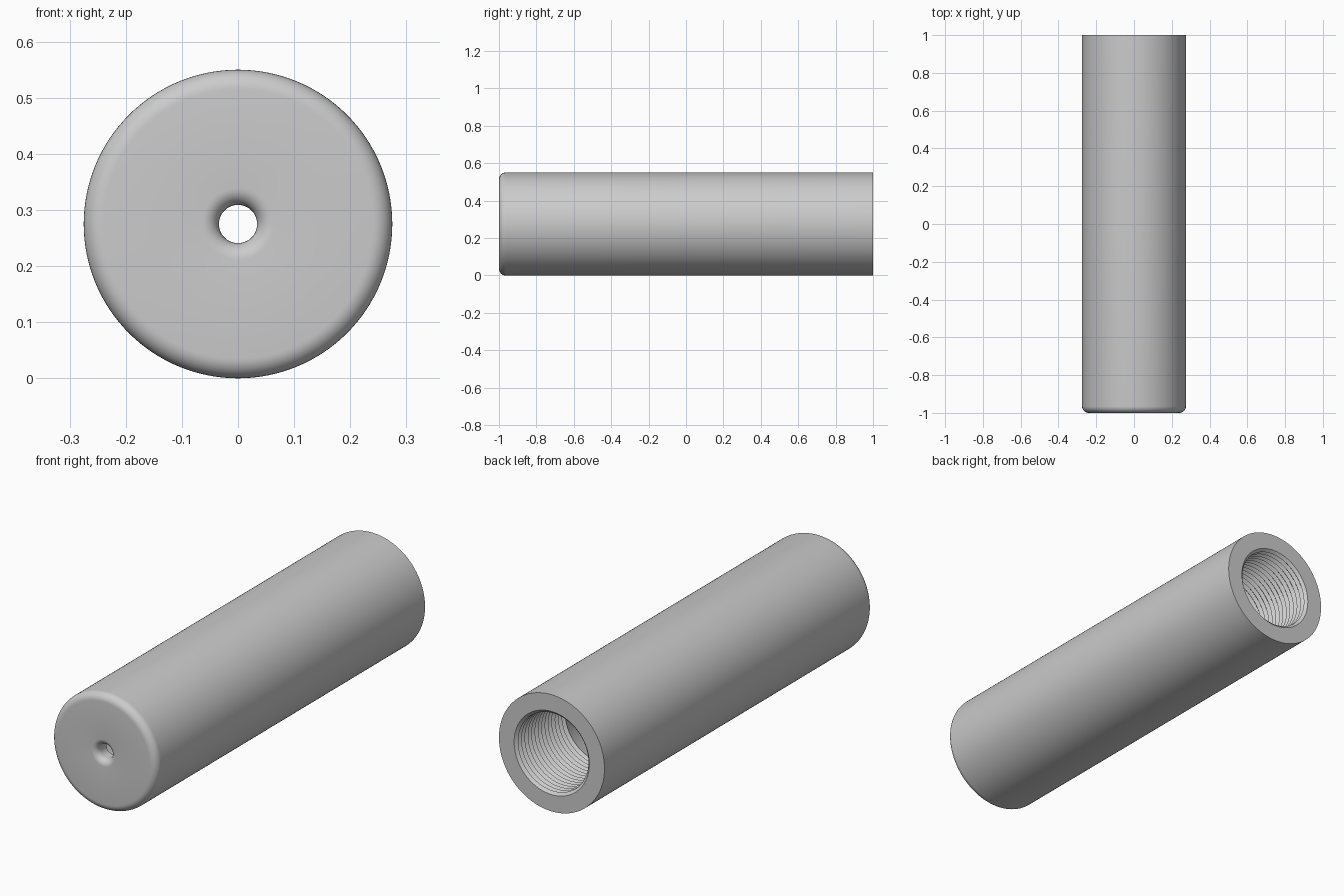
import bpy, bmesh, math
from mathutils import Vector

cube = bpy.data.objects.get("Cube")
if cube:
    bpy.data.objects.remove(cube, do_unlink=True)

# Main dimensions
R, BORE, INNER = 0.275, 0.034, 0.19
ROUND, LIP, WALL = 0.035, 0.03, 0.07
PITCH, TURNS, CREST = 0.025, 15, 0.183
SEGMENTS = 128

grey = bpy.data.materials.new("satin_grey")
grey.use_nodes = True
grey.diffuse_color = (0.6, 0.6, 0.6, 1)
bsdf = grey.node_tree.nodes["Principled BSDF"]
bsdf.inputs["Base Color"].default_value = (0.6, 0.6, 0.6, 1)
bsdf.inputs["Roughness"].default_value = 0.5


def arc(r, y, radius, start, end, steps=8):
    """Rounded corner in (radius, y) coordinates; angles in degrees."""
    angles = [math.radians(start + (end - start) * i / steps) for i in range(steps + 1)]
    return [(r + radius * math.cos(a), y + radius * math.sin(a)) for a in angles]


# Outer wall, rounded front edge and flared front hole
profile = [(R, 1)]
profile += arc(R - ROUND, -1 + ROUND, ROUND, 0, -90)
profile += arc(BORE + LIP, -1 + LIP, LIP, -90, -180)

# Front wall and smooth inner chamber
thread_start = 1 - PITCH * TURNS
profile += [(BORE, -1 + WALL), (INNER, -1 + WALL), (INNER, thread_start)]

# Threaded rear opening
for i in range(TURNS):
    y = thread_start + i * PITCH
    profile += [(CREST, y + PITCH * 0.5), (INNER + 0.006, y + PITCH)]

# Revolve the closed section around the y axis
bm = bmesh.new()
rings = []
for s in range(SEGMENTS):
    a = math.tau * s / SEGMENTS
    rings.append([bm.verts.new(Vector((r * math.cos(a), y, R + r * math.sin(a))))
                  for r, y in profile])
count = len(profile)
for s in range(SEGMENTS):
    here, after = rings[s], rings[(s + 1) % SEGMENTS]
    for k in range(count):
        n = (k + 1) % count
        bm.faces.new((here[k], here[n], after[n], after[k]))
bmesh.ops.recalc_face_normals(bm, faces=bm.faces)

mesh = bpy.data.meshes.new("threaded_tube")
bm.to_mesh(mesh)
bm.free()
mesh.materials.append(grey)
tube = bpy.data.objects.new("threaded_tube", mesh)
bpy.context.collection.objects.link(tube)

bpy.ops.object.select_all(action='DESELECT')
tube.select_set(True)
bpy.context.view_layer.objects.active = tube
bpy.ops.object.shade_smooth_by_angle(angle=math.radians(30))
